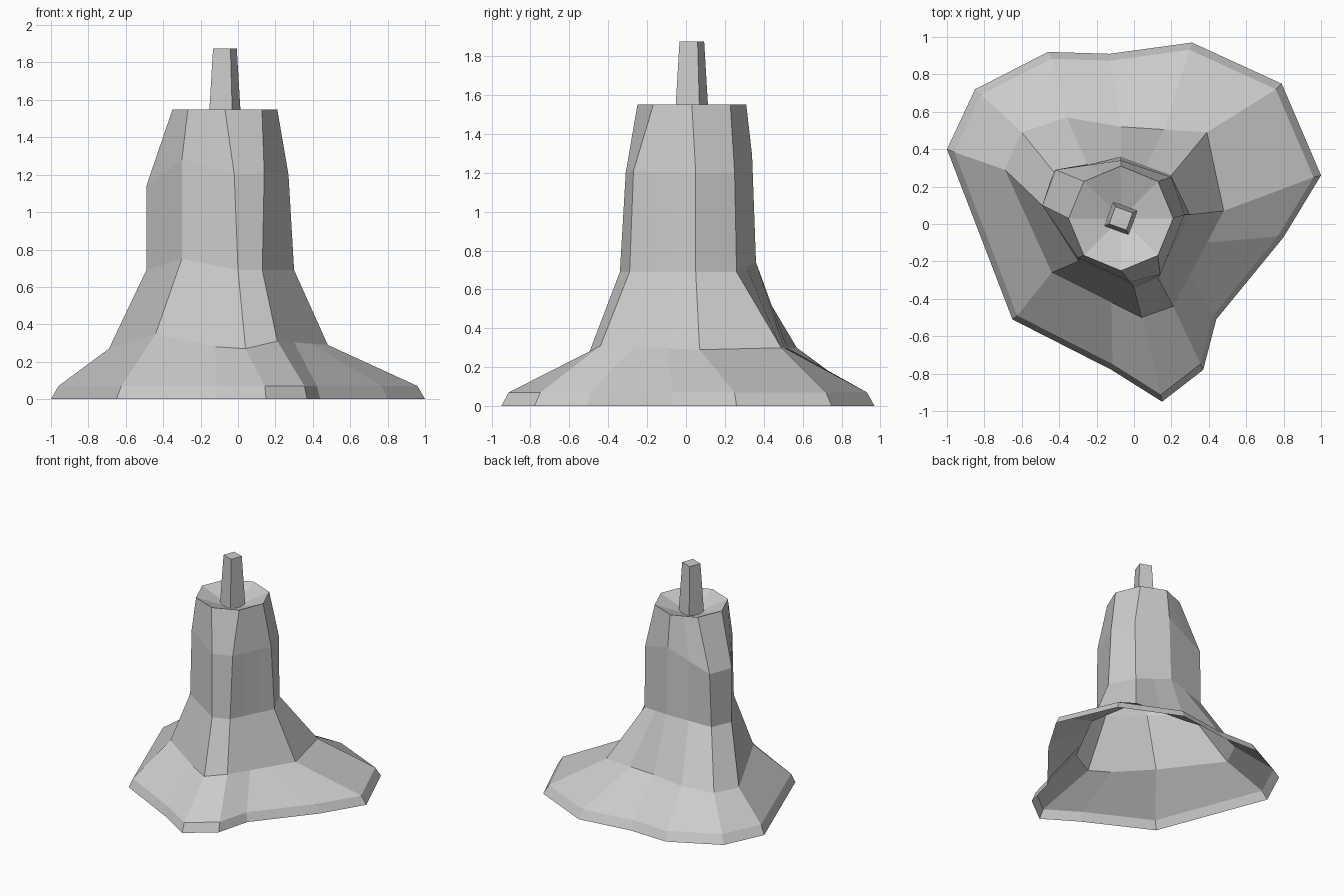
import bpy
import bmesh
from math import cos, sin, radians
from mathutils import Vector

default_cube = bpy.data.objects.get("Cube")
if default_cube:
    bpy.data.objects.remove(default_cube, do_unlink=True)

# One plain grey for everything
grey = bpy.data.materials.new("plain grey")
grey.use_nodes = True
colour = (0.6, 0.6, 0.6, 1)
grey.diffuse_color = colour
grey.node_tree.nodes["Principled BSDF"].inputs["Base Color"].default_value = colour

CENTRE = Vector((-0.07, 0.03, 0))


def add_object(name, bm):
    mesh = bpy.data.meshes.new(name)
    bm.to_mesh(mesh)
    bm.free()
    mesh.materials.append(grey)
    obj = bpy.data.objects.new(name, mesh)
    bpy.context.collection.objects.link(obj)
    return obj


def regular_ring(sides, radius, height, start):
    """Regular polygon around the candle's axis."""
    ring = []
    for i in range(sides):
        angle = radians(start + i * 360 / sides)
        ring.append(CENTRE + Vector((radius * cos(angle), radius * sin(angle), height)))
    return ring


def widen(ring, splits):
    """Insert extra points on chosen sides; None means evenly spaced on the side."""
    result = []
    for i, point in enumerate(ring):
        start, end = Vector(point), Vector(ring[(i + 1) % len(ring)])
        result.append(start)
        extras = splits.get(i, [])
        for k, extra in enumerate(extras):
            even = start.lerp(end, (k + 1) / (len(extras) + 1))
            result.append(Vector(extra) if extra else even)
    return result


def loft(bm, rings):
    """Skin a stack of rings that share one point count."""
    rows = [[bm.verts.new(p) for p in ring] for ring in rings]
    for low, high in zip(rows, rows[1:]):
        for i in range(len(low)):
            j = (i + 1) % len(low)
            bm.faces.new((low[i], low[j], high[j], high[i]))
    return rows


# Rings run from the front right corner round past the front, left and back.
FRONT_RIGHT, FRONT, FRONT_LEFT, LEFT, BACK_LEFT, BACK, BACK_RIGHT, RIGHT = range(8)
even_splits = {FRONT_RIGHT: [None], FRONT_LEFT: [None, None],
               BACK_LEFT: [None], BACK: [None]}

# Spilled wax outline on the ground
puddle = [(x, y, 0) for x, y in (
    (-0.65, -0.51), (-0.12, -0.78), (0.15, -0.95), (0.37, -0.78), (0.44, -0.51),
    (0.8, -0.07), (1, 0.26), (0.79, 0.75), (0.31, 0.97), (-0.13, 0.91),
    (-0.46, 0.92), (-0.85, 0.72), (-1, 0.4))]
puddle = [Vector(p) for p in puddle]
lip = [Vector((p.x * 0.96, p.y * 0.96, 0.07)) for p in puddle]

# Flare, waist and shoulder of the candle
flare = widen(
    [(-0.44, -0.26, 0.35), (0.04, -0.5, 0.27), (0.21, -0.44, 0.31), (0.48, 0.07, 0.29),
     (0.39, 0.49, 0.3), (-0.07, 0.52, 0.3), (-0.6, 0.49, 0.28), (-0.69, 0.29, 0.27)],
    {**even_splits, FRONT_RIGHT: [(-0.12, -0.42, 0.28)], BACK: [(-0.36, 0.57, 0.3)]})
waist = widen(
    [(-0.3, -0.2, 0.75), (0, -0.34, 0.69), (0.13, -0.29, 0.69), (0.3, 0.05, 0.69),
     (0.2, 0.26, 0.69), (-0.07, 0.36, 0.74), (-0.43, 0.28, 0.7), (-0.49, 0.1, 0.69)],
    even_splits)
shoulder = widen(
    [(-0.3, -0.18, 1.28), (-0.02, -0.31, 1.2), (0.14, -0.27, 1.21), (0.27, 0.05, 1.2),
     (0.2, 0.25, 1.2), (-0.07, 0.34, 1.29), (-0.42, 0.29, 1.14), (-0.49, 0.1, 1.14)],
    even_splits)
rim = widen(regular_ring(8, 0.28, 1.55, 225), even_splits)

# Hollow candle shell, open underneath, with a sunken top
bm = bmesh.new()
rows = loft(bm, [puddle, lip, flare, waist, shoulder, rim])
well = bm.verts.new(CENTRE + Vector((0, 0, 1.44)))
for i, vert in enumerate(rows[-1]):
    bm.faces.new((vert, rows[-1][(i + 1) % len(rows[-1])], well))
add_object("candle_body", bm)

# Square tapered wick
bm = bmesh.new()
rows = loft(bm, [regular_ring(4, 0.1, 1.42, -65), regular_ring(4, 0.07, 1.875, -65)])
bm.faces.new(rows[-1])
add_object("wick", bm)
